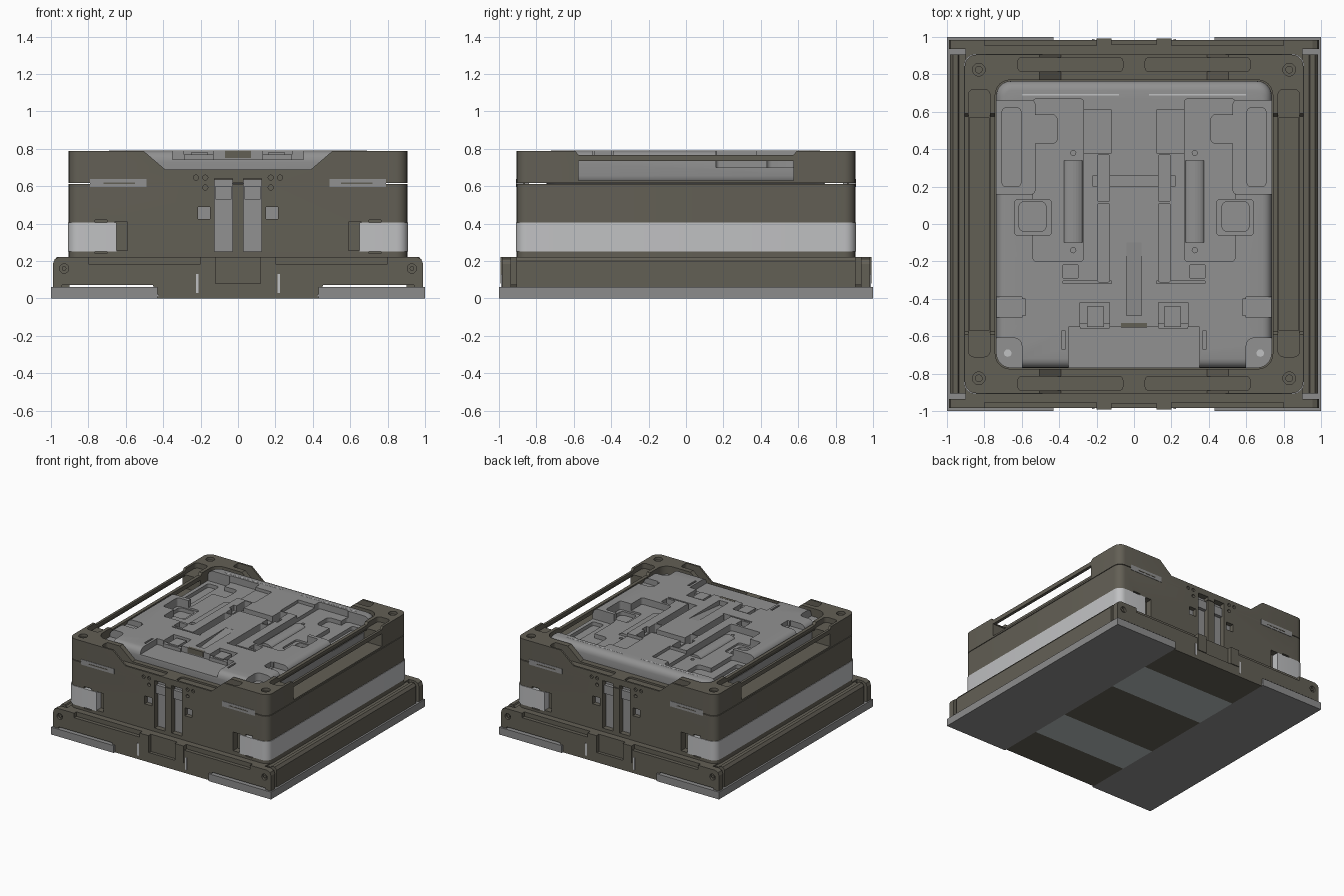
import bpy, bmesh, math

if "Cube" in bpy.data.objects:
    bpy.data.objects.remove(bpy.data.objects["Cube"])

def material(name, col):
    m = bpy.data.materials.new(name)
    m.diffuse_color = (*col, 1)
    m.use_nodes = True
    m.node_tree.nodes["Principled BSDF"].inputs["Base Color"].default_value = m.diffuse_color
    return m

OLIVE = material("dark olive", (0.124, 0.115, 0.091))
GREY = material("mid grey", (0.283, 0.283, 0.283))
PLATE = material("plate grey", (0.265, 0.265, 0.265))
SILVER = material("silver", (0.53, 0.535, 0.545))
BAND = material("cool grey", (0.48, 0.53, 0.53))

def prism(name, pts, w0, w1, mat=None, axis="z", bevel=0):
    """Extrude a 2D outline along an axis."""
    place = {"z": lambda u, v, w: (u, v, w), "y": lambda u, v, w: (u, w, v),
             "x": lambda u, v, w: (w, u, v)}[axis]
    bm = bmesh.new()
    lo = [bm.verts.new(place(u, v, w0)) for u, v in pts]
    hi = [bm.verts.new(place(u, v, w1)) for u, v in pts]
    bm.faces.new(lo)
    bm.faces.new(hi)
    n = len(pts)
    for i in range(n):
        j = (i + 1) % n
        bm.faces.new((lo[i], lo[j], hi[j], hi[i]))
    bmesh.ops.recalc_face_normals(bm, faces=bm.faces)
    me = bpy.data.meshes.new(name)
    bm.to_mesh(me)
    bm.free()
    ob = bpy.data.objects.new(name, me)
    bpy.context.collection.objects.link(ob)
    if mat:
        me.materials.append(mat)
    if bevel:
        b = ob.modifiers.new("bevel", "BEVEL")
        b.width, b.segments, b.limit_method, b.angle_limit = bevel, 4, "ANGLE", math.radians(50)
        bpy.context.view_layer.objects.active = ob
        bpy.ops.object.modifier_apply(modifier="bevel")
    return ob

def rrect(x0, x1, y0, y1, r=0.0, n=6):
    if r <= 0:
        return [(x0, y0), (x1, y0), (x1, y1), (x0, y1)]
    out = []
    for k, (cx, cy) in enumerate([(x1 - r, y1 - r), (x0 + r, y1 - r), (x0 + r, y0 + r), (x1 - r, y0 + r)]):
        for i in range(n + 1):
            a = math.pi / 2 * (k + i / n)
            out.append((cx + r * math.cos(a), cy + r * math.sin(a)))
    return out

def box(name, x, y, z, mat=None, r=0.0, bevel=0):
    x, y = sorted(x), sorted(y)
    return prism(name, rrect(x[0], x[1], y[0], y[1], r), z[0], z[1], mat, "z", bevel)

def disc(name, c, r, w, mat=None, axis="z", n=20):
    return prism(name, [(c[0] + r * math.cos(2 * math.pi * i / n), c[1] + r * math.sin(2 * math.pi * i / n))
                        for i in range(n)], min(w), max(w), mat, axis)

def cut(target, cutters):
    bpy.context.view_layer.objects.active = target
    for c in cutters:
        c.hide_render = True
        m = target.modifiers.new("cut", "BOOLEAN")
        m.operation, m.object, m.solver = "DIFFERENCE", c, "EXACT"
        bpy.ops.object.modifier_apply(modifier=m.name)
        bpy.data.objects.remove(c, do_unlink=True)

def smooth(ob, deg=35):
    bpy.ops.object.select_all(action="DESELECT")
    ob.select_set(True)
    bpy.context.view_layer.objects.active = ob
    bpy.ops.object.shade_smooth_by_angle(angle=math.radians(deg))

def pair(a, b, s):
    return sorted((a * s, b * s))

S = (-1, 1)
QUADS = [(sx, sy) for sx in S for sy in S]

# Ground plates and the centre keel with its underside bands
for s in S:
    box("ground_plate", pair(0.43, 1, s), (-1, 1), (0, 0.06), PLATE)
prism("centre_keel", [(-0.42, 0.003), (0.42, 0.003), (0.46, 0.08), (-0.46, 0.08)], -0.985, 0.985, OLIVE, "y")
for name, y0, y1, m in [("back_edge", 0.64, 0.985, OLIVE), ("back_band", 0.26, 0.64, BAND), ("mid", -0.3, 0.26, OLIVE),
                        ("front_band", -0.64, -0.3, BAND), ("front_edge", -0.985, -0.64, OLIVE)]:
    box("underside_" + name, (-0.43, 0.43), (y0, y1), (0, 0.01), m)

# Base skirt: inner block, long side slabs, front and back bars
box("base_block", (-0.9, 0.9), (-0.94, 0.94), (0.072, 0.222), OLIVE)
for s in S:
    prism("side_skirt", [(0.9 * s, 0.06), (0.985 * s, 0.06), (0.985 * s, 0.2), (0.968 * s, 0.222), (0.94 * s, 0.222),
                         (0.935 * s, 0.212), (0.9 * s, 0.212)], -0.905, 0.905, OLIVE, "y")
    bar = prism("end_skirt", [(-0.99, 0.06), (-0.94, 0.06), (-0.94, 0.072), (0.94, 0.072), (0.94, 0.06), (0.99, 0.06),
                              (0.99, 0.185), (0.98, 0.21), (0.955, 0.222), (-0.955, 0.222), (-0.98, 0.21), (-0.99, 0.185)],
                *pair(0.935, 0.985, s), OLIVE, "y")
    cuts = [box("c", (0.2 * t, 0.8 * t), (0.955 * s, 1.1 * s), (0.185, 0.3)) for t in S]
    cuts += [disc("c", (0.93 * t, 0.16), 0.025, (0.965 * s, 1.1 * s), None, "y") for t in S]
    cuts.append(box("c", (-0.12, 0.12), (0.96 * s, 1.1 * s), (0.06, 0.3)))
    cut(bar, cuts)
    for t in S:
        box("skirt_lug", (0.12 * t, 0.2 * t), pair(0.93, 0.992, s), (0.08, 0.222), OLIVE)
        box("skirt_slot", (0.21 * t, 0.225 * t), pair(0.98, 0.988, s), (0.03, 0.13), SILVER)
        disc("skirt_screw", (0.93 * t, 0.16), 0.012, (0.96 * s, 0.978 * s), OLIVE, "y")

# Main body with slots, square ports, dots and clip recesses on front and back
body = box("main_body", (-0.905, 0.905), (-0.905, 0.905), (0.2, 0.611), OLIVE, 0.06)
cuts = []
for sx, sy in QUADS:
    Y = (0.85 * sy, 1.1 * sy)
    cuts += [box("c", (0.03 * sx, 0.125 * sx), Y, (0.25, 0.64)),
             box("c", (0.15 * sx, 0.215 * sx), Y, (0.425, 0.49)),
             box("c", (0.59 * sx, 0.66 * sx), Y, (0.255, 0.408)),
             box("c", (0.70 * sx, 0.765 * sx), (0.88 * sy, 1.1 * sy), (0.24, 0.42)),
             disc("c", (0.175 * sx, 0.593), 0.014, (0.88 * sy, 1.1 * sy), None, "y", 12)]
cut(body, cuts)
smooth(body)
for sx, sy in QUADS:
    box("slot_floor", pair(0.03, 0.125, sx), pair(0.84, 0.862, sy), (0.25, 0.635), GREY)
    box("slot_slider", pair(0.035, 0.12, sx), pair(0.85, 0.89, sy), (0.53, 0.6), GREY)
    box("square_port", pair(0.15, 0.215, sx), pair(0.84, 0.87, sy), (0.425, 0.49), GREY)
    box("seam_latch", pair(0.49, 0.79, sx), pair(0.87, 0.908, sy), (0.595, 0.638), GREY)
    box("latch_line", pair(0.55, 0.72, sx), pair(0.9, 0.91, sy), (0.612, 0.619), OLIVE)
    box("seam_filler", pair(0.125, 0.5, sx), pair(0.86, 0.905, sy), (0.607, 0.62), OLIVE)

# Silver bands along both sides, wrapping round the corners
band = box("silver_band", (-0.909, 0.909), (-0.909, 0.909), (0.25, 0.405), SILVER, 0.06)
cut(band, [box("c", (-0.65, 0.65), (-1.1, 1.1), (0.2, 0.5))])
smooth(band)

# Upper rim: ring with end notches, side windows, pockets and screw holes
rim = box("upper_rim", (-0.905, 0.905), (-0.905, 0.905), (0.616, 0.788), OLIVE, 0.06)
cuts = [box("c", (-0.742, 0.742), (-0.775, 0.77), (0.5, 0.9), None, 0.08),
        prism("c", [(-0.39, 0.69), (0.39, 0.69), (0.53, 0.81), (-0.53, 0.81)], -1.1, 1.1, None, "y"),
        prism("c", [(-0.575, 0.768), (0.575, 0.768), (0.61, 0.81), (-0.61, 0.81)], -1.1, 1.1, None, "x"),
        box("c", (-1.1, 1.1), (-0.575, 0.575), (0.63, 0.735))]
for s in S:
    cuts += [box("c", (0.77 * s, 0.885 * s), (-0.71, 0.72), (0.745, 0.9), None, 0.03),
             box("c", (0.775 * s, 0.88 * s), (-0.57, 0.57), (0.64, 0.9))]
for sx, sy in QUADS:
    cuts += [box("c", (0.06 * sx, 0.62 * sx), (0.815 * sy, 0.89 * sy), (0.675, 0.9), None, 0.02),
             box("c", (0.03 * sx, 0.125 * sx), (0.85 * sy, 1.1 * sy), (0.6, 0.64)),
             disc("c", (0.83 * sx, 0.825 * sy), 0.034, (0.765, 0.9)),
             disc("c", (0.83 * sx, 0.825 * sy), 0.018, (0.73, 0.9))]
    cuts += [disc("c", (x * sx, 0.646), 0.014, (0.89 * sy, 1.1 * sy), None, "y", 12) for x in (0.175, 0.225)]
cut(rim, cuts)
smooth(rim)

# Grey inner tray with rounded edges
tray = box("inner_tray", (-0.737, 0.737), (-0.77, 0.765), (0.606, 0.79), GREY, 0.08, 0.05)

# Recesses pressed into the tray, mirrored: x0, x1, y0, y1, floor height, corner radius
recesses = [
    (0.53, 0.80, 0.16, 0.66, 0.70, 0.02),      # outer trough, open at the side
    (0.605, 0.705, 0.2, 0.62, 0.67, 0.02),     # deeper outer well
    (0.27, 0.54, -0.2, 0.67, 0.735, 0.02),     # long trough
    (0.41, 0.55, 0.43, 0.585, 0.70, 0.03),     # its deeper well
    (0.12, 0.275, 0.38, 0.61, 0.765, 0.0),     # inner step
    (0.44, 0.64, -0.06, 0.13, 0.72, 0.02),     # middle trough
    (0.47, 0.615, -0.04, 0.12, 0.69, 0.03),    # its deeper well
    (0.60, 0.80, -0.5, -0.39, 0.745, 0.0),     # side gap
    (0.60, 0.80, -0.85, -0.61, 0.725, 0.04),   # lowered corner
    (0.13, 0.195, 0.12, 0.37, 0.72, 0.01),     # rear channel
    (0.13, 0.195, -0.31, 0.11, 0.72, 0.01),    # front channel
    (0.12, 0.38, -0.318, -0.306, 0.74, 0.0),   # cross groove
    (0.30, 0.38, -0.29, -0.22, 0.75, 0.0),     # small square
    (0.13, 0.29, -0.55, -0.42, 0.74, 0.0),     # latch well
    (0.37, 0.385, -0.67, -0.57, 0.75, 0.0),    # short slit
    (0.58, 0.60, -0.49, -0.40, 0.75, 0.0),     # side slit
]
cuts = [box("c", (-0.22, 0.22), (0.2, 0.26), (0.745, 0.9)),
        box("c", (-0.35, 0.35), (-0.9, -0.55), (0.742, 0.9)),
        prism("c", [(-0.49, 0.9), (-0.49, 0.75), (-0.1, 0.789), (-0.1, 0.9)], -0.04, 0.04, None, "x")]
for s in S:
    for x0, x1, y0, y1, floor, r in recesses:
        cuts.append(box("c", (x0 * s, x1 * s), (y0, y1), (floor, 0.9), None, r))
    cuts += [disc("c", (0.325 * s, y), 0.014, (0.71, 0.9), None, "z", 12) for y in (0.38, -0.14)]
cut(tray, cuts)
smooth(tray)

# Small tray fittings
box("tray_front_tab", (-0.07, 0.07), (-0.553, -0.53), (0.75, 0.791), OLIVE)
for s in S:
    box("tray_rear_slit", pair(0.08, 0.6, s), (0.688, 0.696), (0.76, 0.791), SILVER)
    box("tray_side_slit", pair(0.63, 0.72, s), (-0.595, -0.58), (0.72, 0.77), SILVER)
    box("tray_latch_arm", pair(0.16, 0.25, s), (-0.55, -0.44), (0.73, 0.78), GREY)
    box("tray_latch_foot", pair(0.13, 0.29, s), (-0.56, -0.53), (0.73, 0.77), GREY)
    disc("tray_hole", (0.675 * s, -0.69), 0.02, (0.70, 0.728), SILVER)
    # half-round ridge lying in each long trough
    prism("tray_ridge", [(0.325 * s + 0.05 * math.cos(math.pi * i / 10), 0.73 + 0.025 * math.sin(math.pi * i / 10))
                         for i in range(11)], -0.1, 0.34, GREY, "y")
